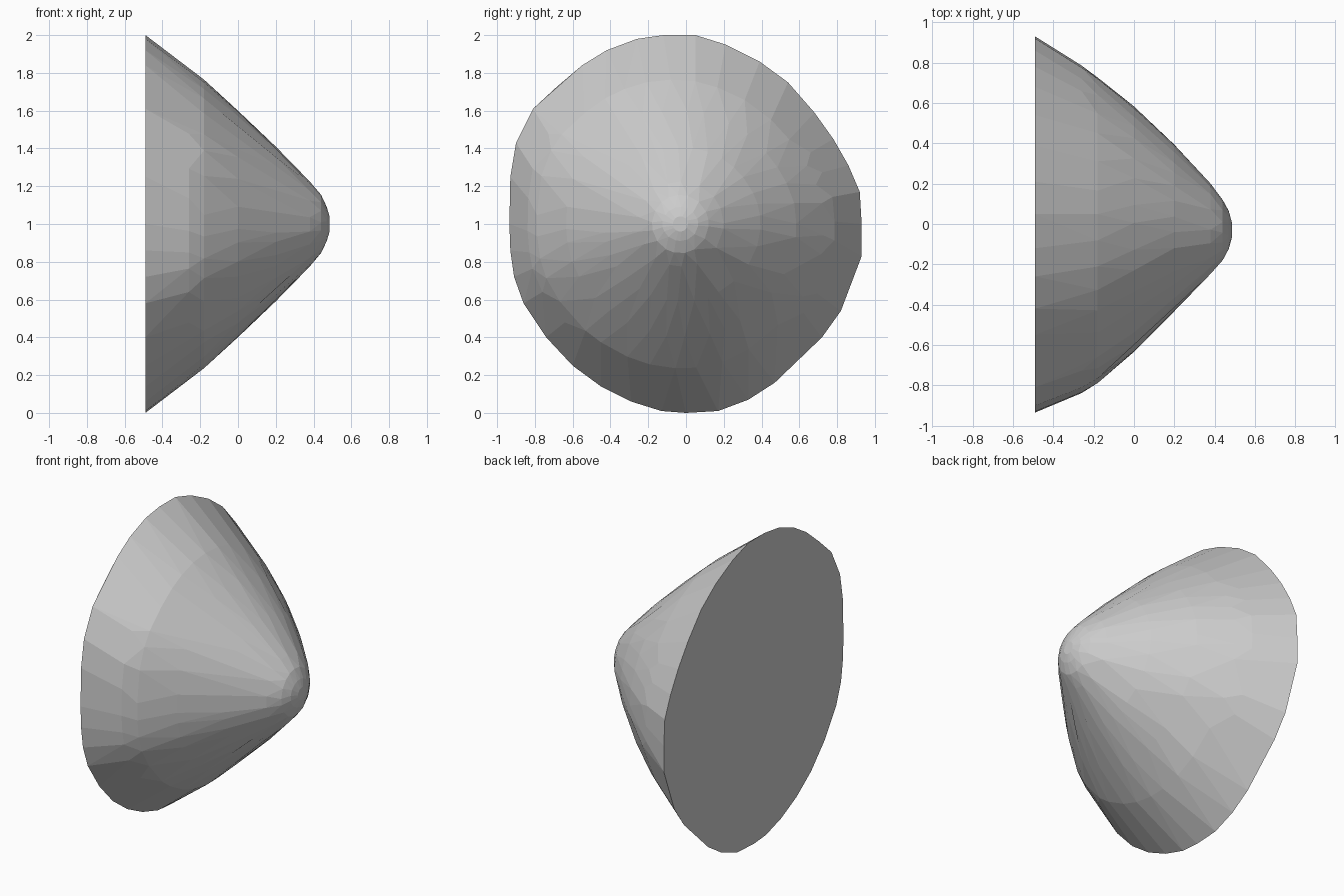
import bpy, bmesh, random
from mathutils import Vector

if "Cube" in bpy.data.objects:
    bpy.data.objects.remove(bpy.data.objects["Cube"], do_unlink=True)
random.seed(4)

grey = bpy.data.materials.new("plain grey")
grey.use_nodes = True
grey.diffuse_color = (0.6, 0.6, 0.6, 1)
grey.node_tree.nodes["Principled BSDF"].inputs["Base Color"].default_value = (0.6, 0.6, 0.6, 1)

# Rim of the flat base as (y, z)
RIM = [(.93, 1.0), (.92, 1.17), (.86, 1.31), (.78, 1.45), (.68, 1.59), (.54, 1.75),
       (.39, 1.86), (.21, 1.95), (.05, 2.0), (-.12, 2.0), (-.26, 1.98), (-.42, 1.92),
       (-.55, 1.84), (-.68, 1.73), (-.81, 1.61), (-.90, 1.43), (-.93, 1.25), (-.935, 1.0),
       (-.93, .86), (-.91, .72), (-.86, .58), (-.74, .40), (-.60, .25), (-.45, .14),
       (-.29, .06), (-.13, .01), (0, 0), (.17, .01), (.33, .07), (.47, .16), (.72, .40),
       (.82, .54), (.93, .83)]
# Rings towards the blunt tip: x, centre y, half width, half height
RINGS = [(-.26, -.025, .815, .815), (-.18, -.03, .76, .765), (0, -.025, .61, .60),
         (.2, -.02, .415, .41), (.38, -.025, .225, .225), (.44, -.03, .15, .155),
         (.47, -.03, .095, .09), (.485, -.03, .04, .04)]


def ring_points(x, cy, half_y, half_z, offset):
    """Rim outline, rounded towards a circle and scaled, with uneven spacing."""
    step = 1 if half_y > 0.3 else 2
    roundness = min(1, (x + 0.49) / 0.9)
    for i in range(0, len(RIM), step):
        a, b = Vector(RIM[i]), Vector(RIM[(i + 1) % len(RIM)])
        p = a.lerp(b, (offset + random.uniform(0, 0.4)) % 1)
        p = Vector((p.x / 0.935, p.y - 1))
        p = p.lerp(p.normalized(), roundness)
        yield (x, cy + p.x * half_y, 1 + p.y * half_z)


# Blunt cone: faceted skin stretched over the rings
bm = bmesh.new()
for y, z in RIM:
    bm.verts.new((-0.49, y, z))
for k, ring in enumerate(RINGS):
    for co in ring_points(*ring, 0.5 * (k % 2)):
        bm.verts.new(co)
hull = bmesh.ops.convex_hull(bm, input=bm.verts)
loose = [v for v in bm.verts if not v.link_faces]
bmesh.ops.delete(bm, geom=loose, context="VERTS")
bmesh.ops.dissolve_limit(bm, angle_limit=0.05, verts=bm.verts, edges=bm.edges)
bmesh.ops.recalc_face_normals(bm, faces=bm.faces)
mesh = bpy.data.meshes.new("blunt_cone")
bm.to_mesh(mesh)
bm.free()
mesh.materials.append(grey)
bpy.context.collection.objects.link(bpy.data.objects.new("blunt_cone", mesh))
